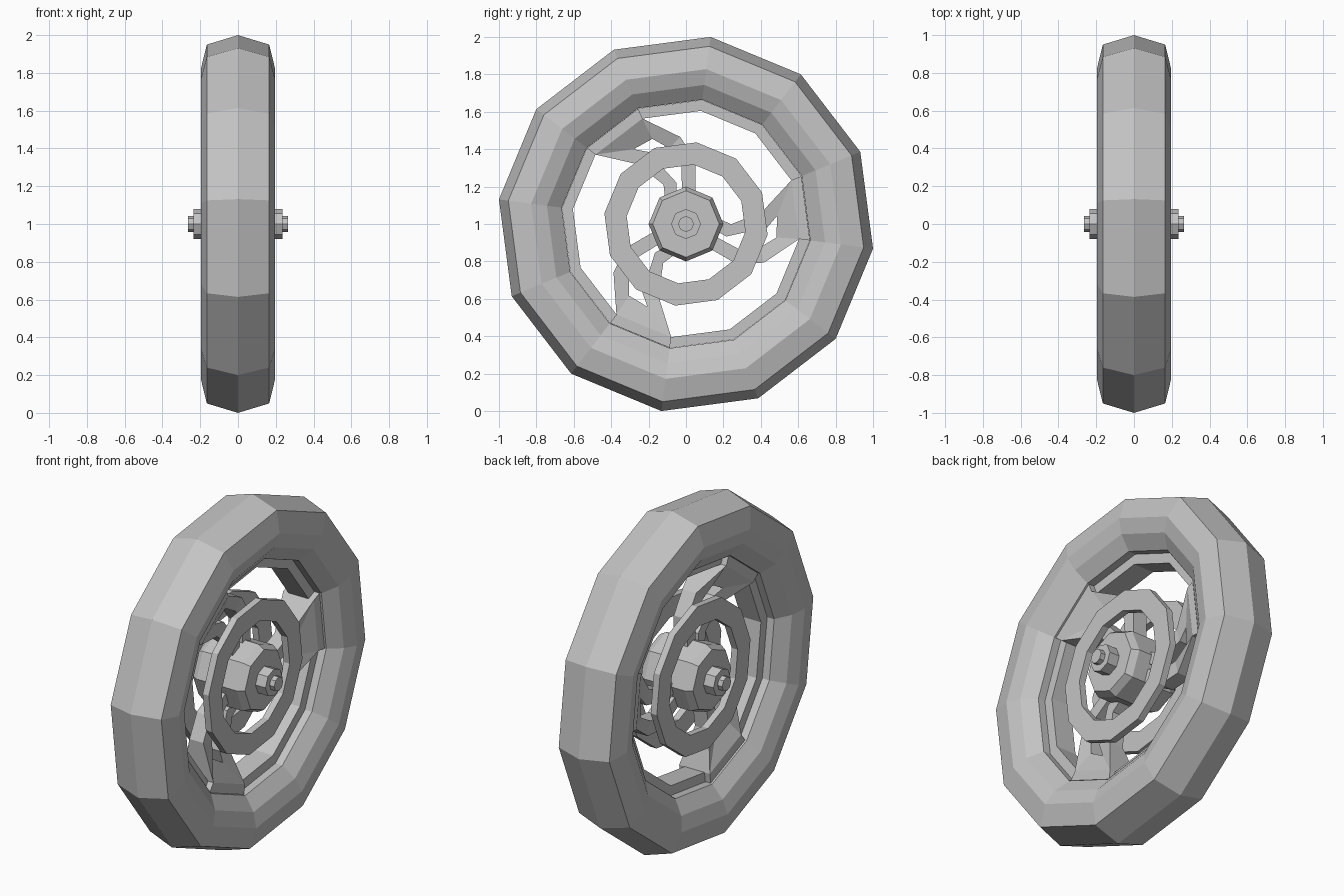
import bpy, bmesh
from math import sin, cos, pi, radians, hypot

old = bpy.data.objects.get("Cube")
if old:
    bpy.data.objects.remove(old)

grey = bpy.data.materials.new("plain_grey")
grey.use_nodes = True
COLOUR = (0.55, 0.55, 0.55, 1)
grey.diffuse_color = COLOUR
grey.node_tree.nodes["Principled BSDF"].inputs["Base Color"].default_value = COLOUR


def finish(name, bm):
    bmesh.ops.recalc_face_normals(bm, faces=bm.faces)
    mesh = bpy.data.meshes.new(name)
    bm.to_mesh(mesh)
    bm.free()
    mesh.materials.append(grey)
    ob = bpy.data.objects.new(name, mesh)
    ob.location.z = 1
    bpy.context.collection.objects.link(ob)
    return ob


def lathe(name, profile, sides, turn=0, closed=True):
    """Spin (x, radius) points around the axle."""
    bm = bmesh.new()
    rings = []
    for x, r in profile:
        angles = [radians(turn) + 2 * pi * i / sides for i in range(sides)]
        rings.append([bm.verts.new((x, r * cos(a), r * sin(a))) for a in angles])
    pairs = list(zip(rings, rings[1:]))
    if closed:
        pairs.append((rings[-1], rings[0]))
    for a, b in pairs:
        for i in range(sides):
            j = (i + 1) % sides
            bm.faces.new((a[i], a[j], b[j], b[i]))
    if not closed:
        bm.faces.new(rings[0])
        bm.faces.new(rings[-1])
    return finish(name, bm)


def mirrored(half):
    """Full profile from its +x half, listed from the middle outwards."""
    return [(-x, r) for x, r in reversed(half) if x > 0] + half


# Tyre with a crowned tread, and the stepped rim inside it
tyre = [(0, 1.0086), (0.165, 0.958), (0.195, 0.835), (0.17, 0.75), (0.11, 0.67)]
lathe("tyre", mirrored(tyre), 12, -7.5)
lathe("rim", mirrored([(0, 0.61), (0.065, 0.61), (0.065, 0.669), (0.11, 0.669)]), 12, -7.5)

# Brake discs on both sides
for side, name in ((1, "left_brake_disc"), (-1, "right_brake_disc")):
    disc = [(0.075, 0.44), (0.115, 0.44), (0.115, 0.32), (0.075, 0.32)]
    lathe(name, [(side * x, r) for x, r in disc], 12, -7.5)

# Hub, axle nuts and axle ends
lathe("hub", mirrored([(0.13, 0.2), (0.17, 0.178)]), 8, 0, False)
lathe("axle_nuts", mirrored([(0.235, 0.08)]), 8, 0, False)
lathe("axle", mirrored([(0.265, 0.042)]), 8, 0, False)

# Forked spoke outline: two arms that join in a web at the rim
ARM_A = [((-0.233, 0.564), (-0.18, 0.455)), ((-0.03, 0.465), (-0.09, 0.405)),
         ((0.05, 0.34), (-0.025, 0.32)), ((0.05, 0.12), (-0.02, 0.12))]
ARM_B = [((-0.28, 0.4), (-0.484, 0.371)), ((-0.2, 0.385), (-0.26, 0.32)),
         ((-0.05, 0.22), (-0.12, 0.21)), ((-0.05, 0.12), (-0.11, 0.12))]


def spoke(name, turn):
    bm = bmesh.new()
    cache = {}

    def vert(p, side):
        if (p, side) not in cache:
            thick = 0.1 if hypot(*p) > 0.58 else 0.045
            c, s = cos(turn), sin(turn)
            cache[p, side] = bm.verts.new(
                (side * thick, p[0] * c - p[1] * s, p[0] * s + p[1] * c))
        return cache[p, side]

    quads = [(a[0], a[1], b[1], b[0]) for arm in (ARM_A, ARM_B)
             for a, b in zip(arm, arm[1:])]
    rim_a, in_a = ARM_A[0]
    in_b, rim_b = ARM_B[0]
    quads.append((rim_a, rim_b, in_b, in_a))
    # flare that runs out onto the rim
    grow = 0.668 / 0.61
    out_a, out_b = [(p[0] * grow, p[1] * grow) for p in (rim_a, rim_b)]
    quads.append((out_a, out_b, rim_b, rim_a))
    edges = [frozenset((q[i], q[i - 1])) for q in quads for i in range(4)]
    for q in quads:
        for side in (1, -1):
            bm.faces.new([vert(p, side) for p in q])
        for i in range(4):
            a, b = q[i], q[i - 1]
            if edges.count(frozenset((a, b))) == 1:
                bm.faces.new((vert(a, 1), vert(b, 1), vert(b, -1), vert(a, -1)))
    return finish(name, bm)


for i, name in enumerate(("upper_spoke", "lower_spoke", "front_spoke")):
    spoke(name, i * 2 * pi / 3)
